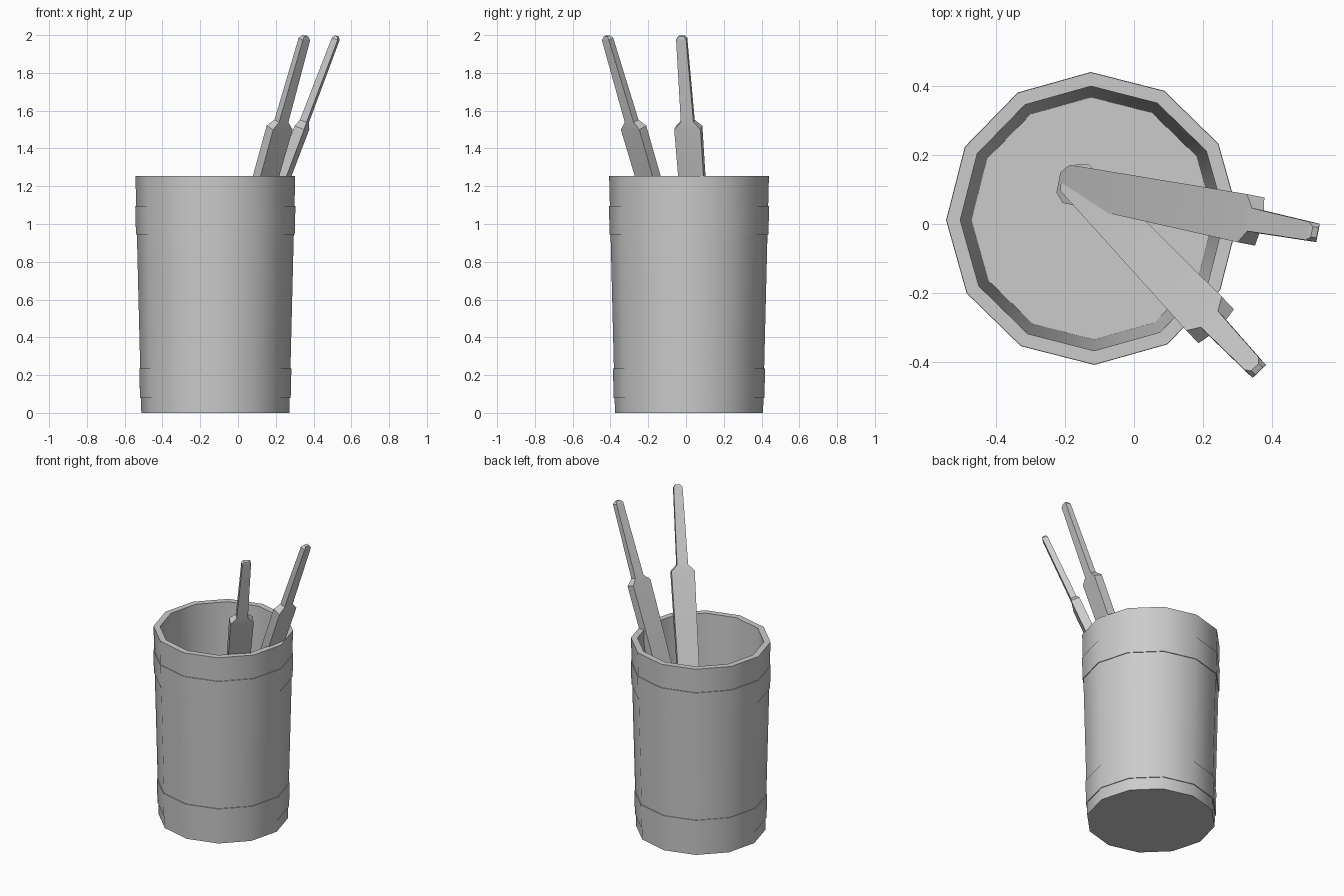
import bpy, bmesh, math
from mathutils import Vector

if "Cube" in bpy.data.objects:
    bpy.data.objects.remove(bpy.data.objects["Cube"])


def finish(bm, name, angle):
    bmesh.ops.recalc_face_normals(bm, faces=bm.faces)
    me = bpy.data.meshes.new(name)
    bm.to_mesh(me)
    bm.free()
    ob = bpy.data.objects.new(name, me)
    bpy.context.collection.objects.link(ob)
    bpy.ops.object.select_all(action='DESELECT')
    bpy.context.view_layer.objects.active = ob
    ob.select_set(True)
    bpy.ops.object.shade_smooth_by_angle(angle=math.radians(angle))
    return ob


def loft(name, rings, angle):
    """Bridge equal-length rings of points and cap both ends."""
    bm = bmesh.new()
    loops = [[bm.verts.new(p) for p in ring] for ring in rings]
    n = len(loops[0])
    for a, b in zip(loops, loops[1:]):
        for i in range(n):
            j = (i + 1) % n
            bm.faces.new((a[i], a[j], b[j], b[i]))
    bm.faces.new(loops[0][::-1])
    bm.faces.new(loops[-1])
    return finish(bm, name, angle)


# Twelve-sided tapered cup with two slightly raised bands, hollow inside
CENTRE, SIDES, TURN = Vector((-0.12, 0.016, 0)), 12, math.radians(0.7)


def wall(z):
    return 0.392 + 0.031 * z / 1.253


profile = [(wall(0), 0)]
for z0, z1 in ((0.08, 0.235), (0.945, 1.095)):
    profile += [(wall(z0), z0), (wall(z0) + 0.005, z0),
                (wall(z1) + 0.005, z1), (wall(z1), z1)]
profile += [(wall(1.253), 1.253), (0.383, 1.253), (0.351, 0.05)]


def circle(r, z):
    return [CENTRE + Vector((r * math.cos(TURN + math.tau * i / SIDES),
                             r * math.sin(TURN + math.tau * i / SIDES), z))
            for i in range(SIDES)]


loft("cup", [circle(r, z) for r, z in profile], 40)


# Flat brushes: wide lower body, shoulder, thin stem leaning outward
def brush(name, foot, tip):
    foot, tip = Vector(foot), Vector(tip)
    axis = (tip - foot).normalized()
    wide = axis.cross(Vector((0, 0, 1))).normalized()
    thick = wide.cross(axis)
    # height, width, thickness
    sections = [(0.08, 0.06, 0.03), (0.17, 0.112, 0.055), (1.51, 0.142, 0.055),
                (1.545, 0.068, 0.038), (1.98, 0.054, 0.034), (1.995, 0.03, 0.018)]
    rings = []
    for z, w, t in sections:
        c = foot.lerp(tip, (z - foot.z) / (tip.z - foot.z))
        rings.append([c + wide * (sx * w / 2) + thick * (sy * t / 2)
                      for sx, sy in ((-1, -1), (1, -1), (1, 1), (-1, 1))])
    return loft(name, rings, 35)


brush("brush_right", (-0.205, 0.118, 0.08), (0.523, -0.024, 1.995))
brush("brush_front", (-0.18, 0.142, 0.08), (0.356, -0.42, 1.995))
